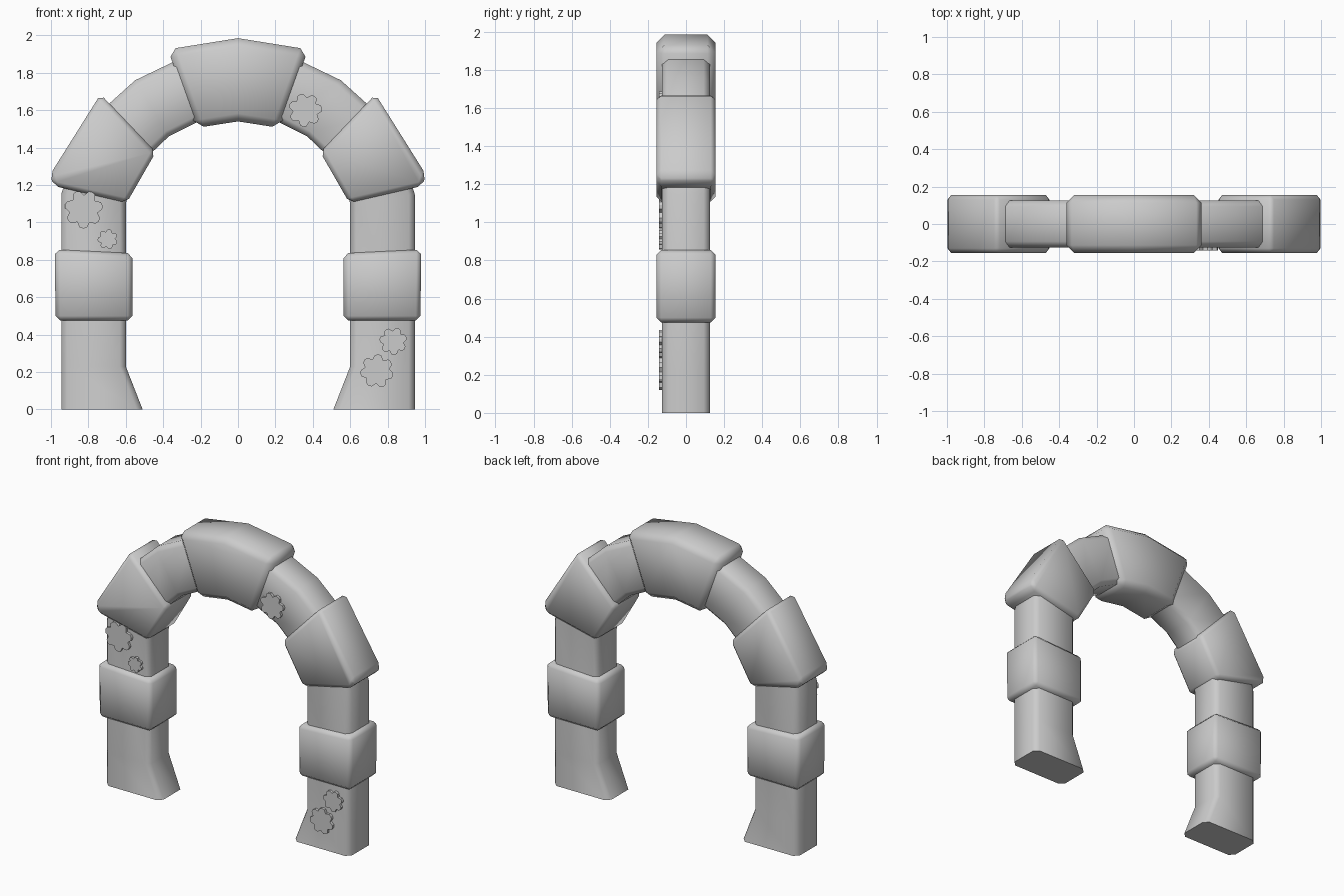
import bpy, bmesh, math
from math import sin, cos, pi

if "Cube" in bpy.data.objects:
    bpy.data.objects.remove(bpy.data.objects["Cube"])


def finish(name, bm, bevel=0.0, angle=50):
    """Turn a bmesh into a named, softly shaded object."""
    bmesh.ops.recalc_face_normals(bm, faces=bm.faces)
    if bevel:
        edges = [e for e in bm.edges if e.calc_face_angle(0) > math.radians(30)]
        bmesh.ops.bevel(bm, geom=edges, offset=bevel, segments=1,
                        profile=0.5, affect='EDGES')
    me = bpy.data.meshes.new(name)
    bm.to_mesh(me)
    bm.free()
    ob = bpy.data.objects.new(name, me)
    bpy.context.collection.objects.link(ob)
    bpy.ops.object.select_all(action='DESELECT')
    ob.select_set(True)
    bpy.context.view_layer.objects.active = ob
    bpy.ops.object.shade_smooth_by_angle(angle=math.radians(angle))
    return ob


def prism(name, pts, y0, y1, bevel=0.0, angle=50):
    """Extrude an x-z outline from y0 to y1."""
    bm = bmesh.new()
    front = [bm.verts.new((x, y0, z)) for x, z in pts]
    back = [bm.verts.new((x, y1, z)) for x, z in pts]
    bm.faces.new(front)
    bm.faces.new(back[::-1])
    n = len(pts)
    for i in range(n):
        j = (i + 1) % n
        bm.faces.new((front[i], back[i], back[j], front[j]))
    return finish(name, bm, bevel, angle)


# Core arch: chamfered section swept through outer/inner pairs, right foot to left foot
half = [((0.945, 0), (0.51, 0)), ((0.945, 0.23), (0.60, 0.23)),
        ((0.945, 1.15), (0.60, 1.10)), ((0.88, 1.37), (0.565, 1.23)),
        ((0.75, 1.58), (0.475, 1.36)), ((0.55, 1.76), (0.37, 1.46)),
        ((0.30, 1.88), (0.19, 1.55))]
pairs = half + [((0, 1.92), (0, 1.58))]
pairs += [((-a[0], a[1]), (-b[0], b[1])) for a, b in reversed(half)]
W, C = 0.125, 0.032
bm = bmesh.new()
rings = []
for (ox, oz), (ix, iz) in pairs:
    t = C / math.hypot(ox - ix, oz - iz)
    ring = []
    for f, y in ((0, -W + C), (t, -W), (1 - t, -W), (1, -W + C),
                 (1, W - C), (1 - t, W), (t, W), (0, W - C)):
        ring.append(bm.verts.new((ox + (ix - ox) * f, y, oz + (iz - oz) * f)))
    rings.append(ring)
for a, b in zip(rings, rings[1:]):
    for i in range(8):
        j = (i + 1) % 8
        bm.faces.new((a[i], a[j], b[j], b[i]))
bm.faces.new(rings[0])
bm.faces.new(rings[-1])
finish("arch_core", bm)

# Leg bands and shoulder stones, mirrored left and right
band = [(0.565, 0.475), (0.975, 0.475), (0.98, 0.855), (0.565, 0.835)]
shoulder = [(0.595, 1.105), (0.985, 1.195), (1.005, 1.255), (0.735, 1.685), (0.44, 1.375)]
D = 0.155
for side, s in (("left", -1), ("right", 1)):
    prism(side + "_leg_band", [(s * x, z) for x, z in band], -D, D, 0.025)
    prism(side + "_shoulder_stone", [(s * x, z) for x, z in shoulder], -D, D, 0.025)

# Keystone
prism("keystone", [(-0.225, 1.505), (0, 1.54), (0.225, 1.505), (0.375, 1.925),
                   (0, 1.985), (-0.375, 1.925)], -D, D, 0.042)

# Raised flower ornaments on the front face
for k, (cx, cz, r, turn) in enumerate(((-0.825, 1.07, 0.103, 0.2), (-0.697, 0.91, 0.054, 0.5),
                                       (0.36, 1.60, 0.09, 0.1), (0.83, 0.365, 0.074, 0.3),
                                       (0.743, 0.205, 0.09, 0.6))):
    pts = []
    for i in range(7):
        for da, f in ((-0.5, 0.74), (-0.22, 0.96), (0.0, 1.0), (0.22, 0.96)):
            a = turn + (i + da) * 2 * pi / 7
            pts.append((cx + r * f * cos(a), cz + r * f * sin(a)))
    prism("flower_ornament_%d" % (k + 1), pts, -0.143, -0.11, 0, 30)
